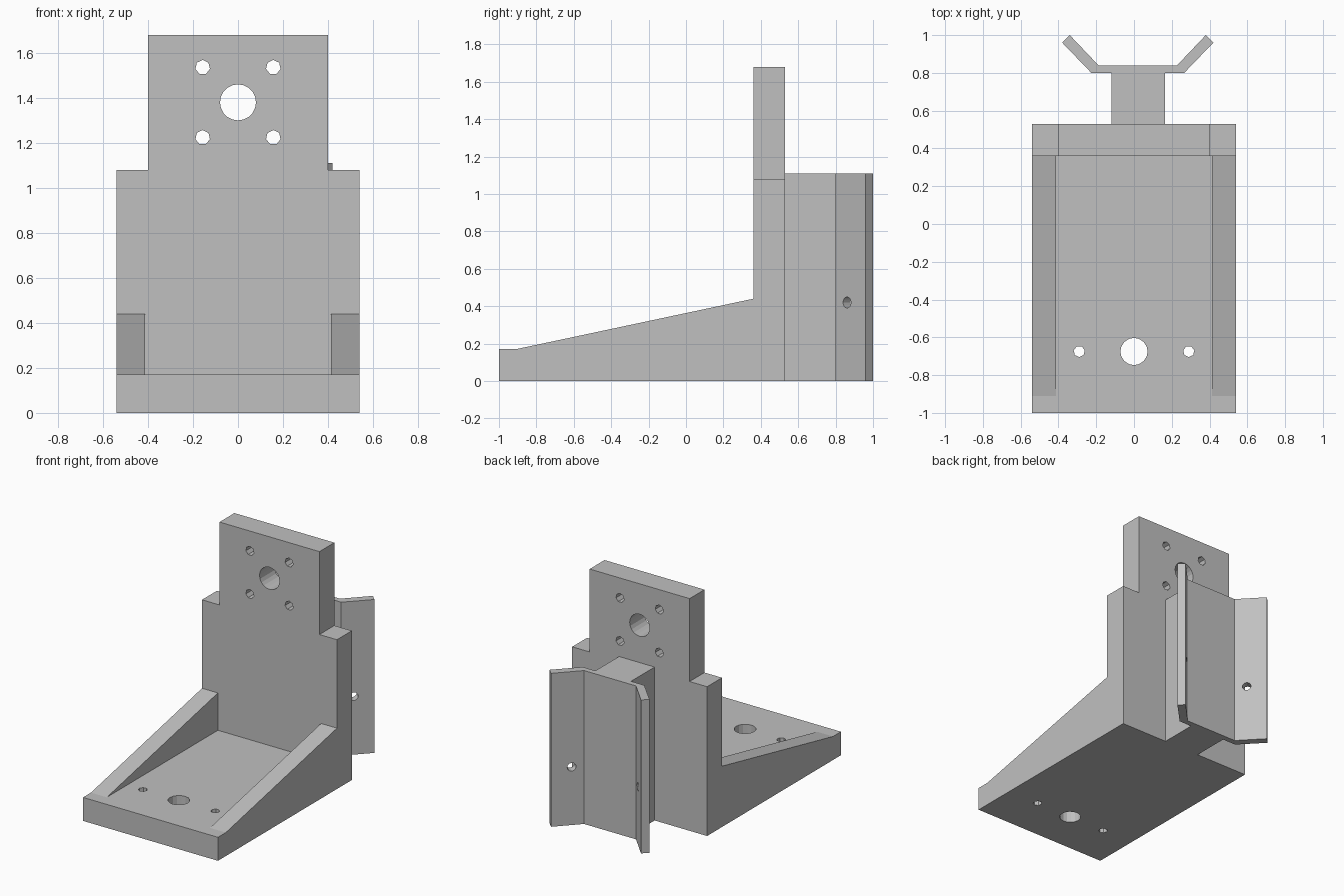
import bpy, bmesh, math
from mathutils import Matrix, Vector

if "Cube" in bpy.data.objects:
    bpy.data.objects.remove(bpy.data.objects["Cube"], do_unlink=True)

grey = bpy.data.materials.new("light grey")
grey.use_nodes = True
GREY = (0.53, 0.53, 0.53, 1)
grey.diffuse_color = GREY
grey.node_tree.nodes["Principled BSDF"].inputs["Base Color"].default_value = GREY


def make_object(name, bm):
    bmesh.ops.recalc_face_normals(bm, faces=bm.faces)
    mesh = bpy.data.meshes.new(name)
    bm.to_mesh(mesh)
    bm.free()
    mesh.materials.append(grey)
    obj = bpy.data.objects.new(name, mesh)
    bpy.context.collection.objects.link(obj)
    return obj


def prism(name, outline, axis, start, end):
    """Extrude a 2D outline along one axis from start to end."""
    place = {"x": lambda a, b: (start, a, b),
             "y": lambda a, b: (a, start, b),
             "z": lambda a, b: (a, b, start)}[axis]
    bm = bmesh.new()
    face = bm.faces.new([bm.verts.new(place(a, b)) for a, b in outline])
    grown = bmesh.ops.extrude_face_region(bm, geom=[face])
    shift = Vector([(end - start) * (axis == k) for k in "xyz"])
    moved = [v for v in grown["geom"] if isinstance(v, bmesh.types.BMVert)]
    bmesh.ops.translate(bm, verts=moved, vec=shift)
    return make_object(name, bm)


def drill(target, holes):
    """Cut round holes given as (centre, direction, radius, sides, depth)."""
    bm = bmesh.new()
    for centre, direction, radius, sides, depth in holes:
        turn = Vector(direction).to_track_quat("Z", "Y").to_matrix().to_4x4()
        bmesh.ops.create_cone(bm, cap_ends=True, segments=sides, radius1=radius,
                              radius2=radius, depth=depth,
                              matrix=Matrix.Translation(centre) @ turn)
    cutter = make_object(target.name + "_cutter", bm)
    cutter.hide_render = True
    mod = target.modifiers.new("holes", "BOOLEAN")
    mod.operation, mod.solver, mod.object = "DIFFERENCE", "EXACT", cutter
    bpy.context.view_layer.update()
    cut = target.evaluated_get(bpy.context.evaluated_depsgraph_get())
    mesh = bpy.data.meshes.new_from_object(cut)
    target.modifiers.clear()
    target.data = mesh
    bpy.data.objects.remove(cutter, do_unlink=True)


WIDE, NARROW = 0.54, 0.40
FRONT, BACK = 0.36, 0.53
FLOOR, TOP = 0.17, 1.11

# Base plate with one large and two small mounting holes
base = prism("base_plate", [(-WIDE, -1), (WIDE, -1), (WIDE, FRONT), (-WIDE, FRONT)],
             "z", 0, FLOOR)
drill(base, [((0, -0.675, 0.1), (0, 0, 1), 0.072, 16, 0.6)] +
      [((s * 0.29, -0.675, 0.1), (0, 0, 1), 0.03, 7, 0.6) for s in (-1, 1)])

# Stepped upright wall with a centre bore and four screw holes
half = [(WIDE, 0), (WIDE, 1.08), (NARROW, 1.08), (NARROW, 1.68)]
wall = prism("upright_wall", half + [(-x, z) for x, z in reversed(half)],
             "y", FRONT, BACK)
drill(wall, [((0, 0.45, 1.38), (0, 1, 0), 0.08, 20, 0.6)] +
      [((sx * 0.157, 0.45, 1.38 + sz * 0.156), (0, 1, 0), 0.033, 7, 0.6)
       for sx in (-1, 1) for sz in (-1, 1)])

# Sloping side gussets
for side, s in (("left", 1), ("right", -1)):
    prism(side + "_gusset", [(-0.91, FLOOR), (FRONT, FLOOR), (FRONT, 0.44)],
          "x", s * 0.413, s * WIDE)

# Stem joining the wall to the rear channel
prism("rear_stem", [(-0.12, BACK), (0.165, BACK), (0.165, 0.8), (-0.12, 0.8)],
      "z", 0, TOP)

# Rear channel with flared wings, slightly off centre, and a hole in each wing
MID = 0.02
edge = [(0.246, 0.8), (0.4, 0.96), (0.36, 1.0), (0.208, 0.84)]
channel = prism("rear_channel",
                [(MID + x, y) for x, y in edge] +
                [(MID - x, y) for x, y in reversed(edge)], "z", 0, TOP)
drill(channel, [((MID + s * 0.285, 0.88, 0.42), (s, -1, 0), 0.03, 12, 0.14)
                for s in (-1, 1)])
